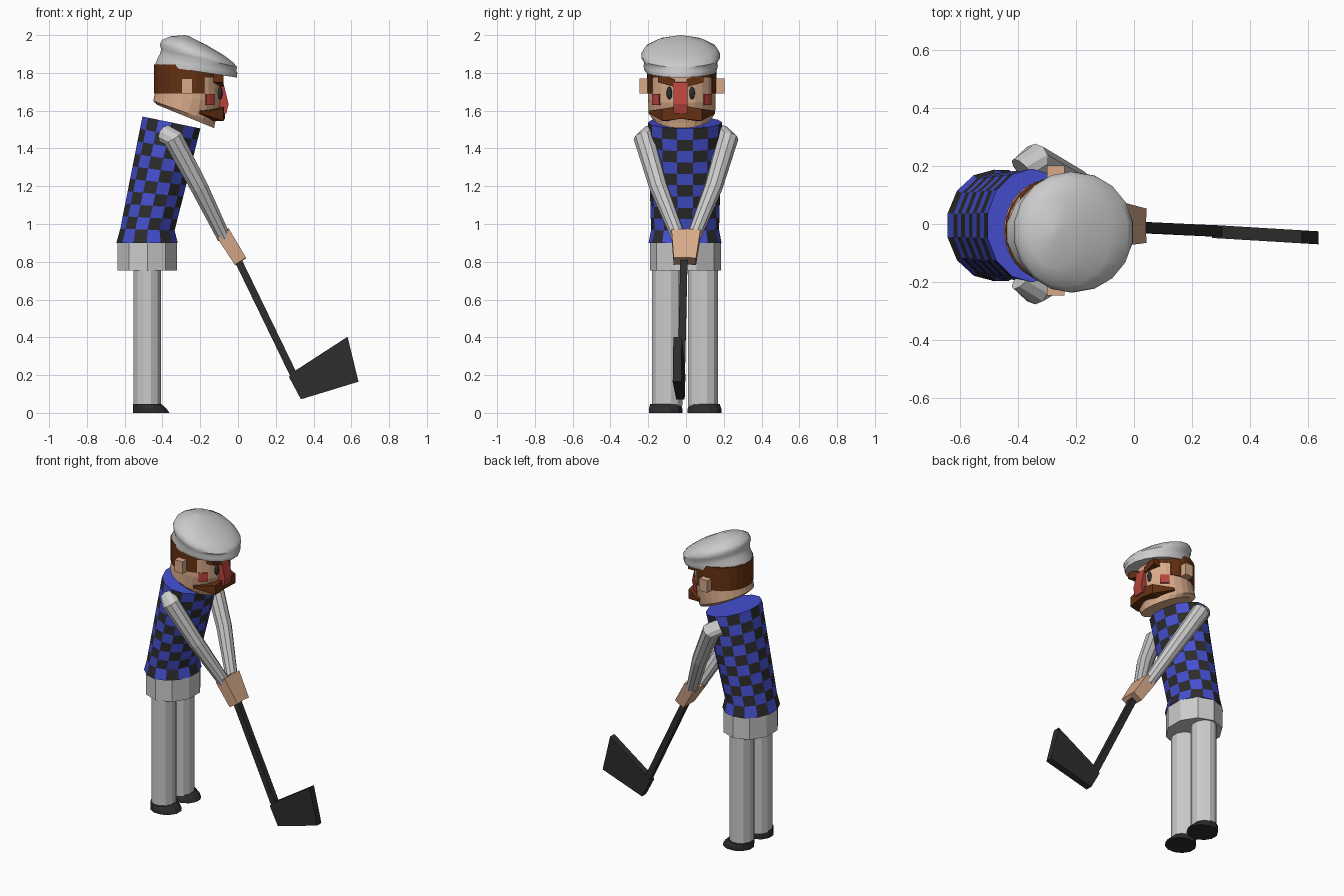
import bpy, bmesh
from math import sin, cos, pi, radians
from mathutils import Vector

if "Cube" in bpy.data.objects:
    bpy.data.objects.remove(bpy.data.objects["Cube"])


def colour(name, r, g, b):
    m = bpy.data.materials.new(name)
    m.diffuse_color = (r, g, b, 1)
    m.use_nodes = True
    m.node_tree.nodes["Principled BSDF"].inputs["Base Color"].default_value = m.diffuse_color
    return m


BLUE = colour("blue", .06, .08, .65)
BLACK = colour("black", .026, .026, .026)
SKIN = colour("skin", .68, .40, .25)
BROWN = colour("brown", .13, .03, .006)
RED = colour("red", .48, .055, .045)


def make(name, verts, faces, mats=()):
    me = bpy.data.meshes.new(name)
    me.from_pydata([tuple(v) for v in verts], [], faces)
    bm = bmesh.new()
    bm.from_mesh(me)
    bmesh.ops.recalc_face_normals(bm, faces=bm.faces)
    bm.to_mesh(me)
    bm.free()
    for m in mats:
        me.materials.append(m)
    ob = bpy.data.objects.new(name, me)
    bpy.context.collection.objects.link(ob)
    return ob


def skin_rings(n, count):
    faces = [(r * n + i, r * n + (i + 1) % n, (r + 1) * n + (i + 1) % n, (r + 1) * n + i)
             for r in range(count - 1) for i in range(n)]
    return faces + [tuple(range(n)), tuple(range((count - 1) * n, count * n))]


def ring_point(ring, yc, a):
    bx, bz, fx, fz, w = ring
    return Vector(((bx + fx) / 2 + (fx - bx) / 2 * cos(a), yc + w * sin(a),
                   (bz + fz) / 2 + (fz - bz) / 2 * cos(a)))


def loft(name, rings, n, yc=0, mats=()):
    """Rings are (back x, back z, front x, front z, half width)."""
    verts = [ring_point(r, yc, 2 * pi * (i + .5) / n) for r in rings for i in range(n)]
    return make(name, verts, skin_rings(n, len(rings)), mats)


def tube(name, path, radii, n, ref, mats=()):
    path = [Vector(p) for p in path]
    verts = []
    for k, (p, r) in enumerate(zip(path, radii)):
        t = (path[min(k + 1, len(path) - 1)] - path[max(k - 1, 0)]).normalized()
        u = t.cross(Vector(ref)).normalized()
        v = t.cross(u)
        for i in range(n):
            a = 2 * pi * (i + .5) / n
            verts.append(p + r * (u * cos(a) + v * sin(a)))
    return make(name, verts, skin_rings(n, len(path)), mats)


def prism(name, pts, extrude, mats=()):
    e = Vector(extrude)
    verts = [Vector(p) for p in pts] + [Vector(p) + e for p in pts]
    return make(name, verts, skin_rings(len(pts), 2), mats)


def head_patch(name, a0, a1, z0, z1, mat, steps=10, grow=.006):
    """Raised patch wrapped round the head between two angles."""
    verts = []
    for i in range(steps + 1):
        a = radians(a0 + (a1 - a0) * i / steps)
        for z, g in ((z0, grow), (z1, grow), (z1, -.015), (z0, -.015)):
            verts.append(ring_point((-.44 - g, z, -.085 + g, z, .178 + g), HEAD_Y, a))
    return make(name, verts, skin_rings(4, steps + 1), [mat])


# Legs and shoes
for side, y in (("right", -.1), ("left", .09)):
    loft(side + "_leg", [(-.555, .04, -.405, .04, .083), (-.555, .76, -.405, .76, .083)], 12, y)
    s = .01 if y > 0 else -.01
    loft(side + "_shoe", [(-.56, 0, -.36, 0, .092), (-.558, .022, -.375, .022, .092),
                          (-.558, .047, -.403, .047, .084)], 12, y + s * .8, [BLACK])

# Hips
loft("hips", [(-.645, .755, -.315, .755, .188), (-.645, .9, -.315, .9, .188)], 10, -.003)

# Checked vest
low, high = (-.627, .975, -.332, .965, .18), (-.51, 1.57, -.195, 1.505, .196)
rings = [(-.648, .9, -.315, .9, .193)]
rings += [tuple(p + (q - p) * k / 9 for p, q in zip(low, high)) for k in range(10)]
vest = loft("vest", rings, 14, -.005, [BLUE, BLACK])
for k, f in enumerate(vest.data.polygons):
    if k < 14 * 10:
        f.material_index = (k // 14 + k % 14) % 2

# Head, hair and ears
HEAD_Y = -.022
loft("head", [(-.43, 1.632, -.125, 1.507, .16), (-.45, 1.652, -.12, 1.535, .178),
              (-.44, 1.70, -.088, 1.64, .18), (-.438, 1.85, -.085, 1.81, .178)],
     24, HEAD_Y, [SKIN])
head_patch("hair", 62, 298, 1.69, 1.845, BROWN, 16)
head_patch("hair_fringe", 38, 322, 1.775, 1.82, BROWN, 20, .005)
for s, side in ((-1, "right"), (1, "left")):
    y = HEAD_Y + s * .165
    prism(side + "_ear", [(-.30, y, 1.69), (-.24, y, 1.69), (-.24, y, 1.77), (-.30, y, 1.77)],
          (0, s * .06, 0), [SKIN])

    # Face details
    c = HEAD_Y - .006
    a0, a1 = (41, 59) if s > 0 else (-59, -41)
    head_patch(side + "_cheek", a0, a1, 1.63, 1.688, RED, 3)
    prism(side + "_brow", [(-.13, c + s * .03, 1.725), (-.13, c + s * .03, 1.765),
                           (-.13, c + s * .12, 1.80), (-.13, c + s * .12, 1.75)],
          (.052, 0, 0), [BROWN])
    bpy.ops.mesh.primitive_uv_sphere_add(segments=12, ring_count=8, radius=1,
                                         location=(-.096, c + s * .06, 1.693))
    eye = bpy.context.object
    eye.name = side + "_eye"
    eye.scale = (.014, .015, .034)
    eye.data.materials.append(BLACK)

    # Arms and hands
    tube(side + "_arm", [(-.385, s * .185, 1.475), (-.345, s * .222, 1.455),
                         (-.205, s * .145, 1.195), (-.075, s * .04, .93)],
         [.052, .056, .049, .038], 10, (0, 1, 0))
    tube(side + "_hand", [(-.08, s * .038, .952), (.012, s * .024 - .006, .804)],
         [.055, .05], 4, (0, 1, 0), [SKIN])

prism("nose", [(-.12, -.066, 1.755), (-.078, -.066, 1.75), (-.05, -.066, 1.635),
               (-.062, -.066, 1.585), (-.12, -.066, 1.585)], (0, .074, 0), [RED])
tube("moustache", [(-.2, HEAD_Y - .17, 1.592), (-.105, HEAD_Y - .09, 1.578),
                   (-.105, HEAD_Y, 1.592), (-.105, HEAD_Y + .09, 1.578),
                   (-.2, HEAD_Y + .17, 1.592)],
     [.01, .045, .05, .045, .01], 4, (0, 0, 1), [BROWN])

# Flat cap
cap = loft("cap", [(-.443, 1.842, -.003, 1.775, .19), (-.43, 1.875, 0, 1.80, .197),
                   (-.417, 1.90, -.006, 1.808, .193), (-.41, 1.925, -.002, 1.83, .208),
                   (-.417, 1.952, -.02, 1.853, .209), (-.405, 1.975, -.075, 1.895, .19),
                   (-.36, 1.994, -.17, 1.95, .125), (-.28, 2.0, -.26, 1.995, .012)],
           18, -.028)
bpy.ops.object.select_all(action='DESELECT')
cap.select_set(True)
bpy.context.view_layer.objects.active = cap
bpy.ops.object.shade_smooth_by_angle(angle=radians(50))

# Golf club
tube("club_shaft", [(-.02, -.01, .85), (.30, -.025, .19)], [.027, .027], 4, (0, 1, 0), [BLACK])
outline = [(.27, .19), (.29, .215), (.58, .403), (.638, .165), (.333, .072)]
prism("club_head", [(x, .013 - .06 * x, z) for x, z in outline], (0, -.045, 0), [BLACK])
